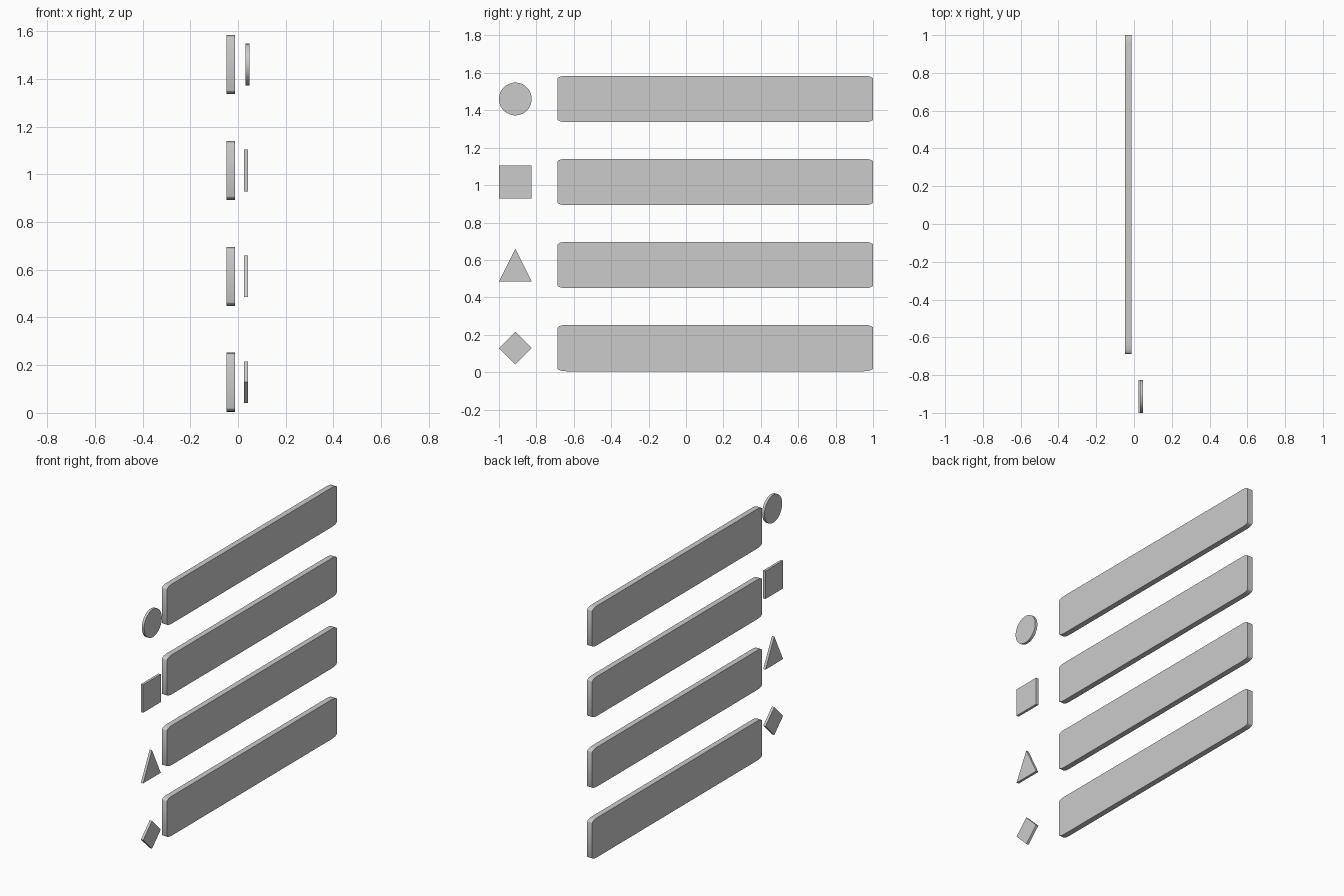
import bpy, bmesh
from math import sin, cos, pi

if "Cube" in bpy.data.objects:
    bpy.data.objects.remove(bpy.data.objects["Cube"])


def plate(name, outline, x0, x1, smooth=False):
    """Extrude a (y, z) outline from x0 to x1."""
    bm = bmesh.new()
    face = bm.faces.new([bm.verts.new((x0, y, z)) for y, z in outline])
    ext = bmesh.ops.extrude_face_region(bm, geom=[face])
    moved = [v for v in ext["geom"] if isinstance(v, bmesh.types.BMVert)]
    bmesh.ops.translate(bm, verts=moved, vec=(x1 - x0, 0, 0))
    bmesh.ops.recalc_face_normals(bm, faces=bm.faces)
    me = bpy.data.meshes.new(name)
    bm.to_mesh(me)
    bm.free()
    ob = bpy.data.objects.new(name, me)
    bpy.context.collection.objects.link(ob)
    if smooth:
        bpy.ops.object.select_all(action='DESELECT')
        ob.select_set(True)
        bpy.context.view_layer.objects.active = ob
        bpy.ops.object.shade_smooth_by_angle()
    return ob


def rounded_bar(y0, y1, zc, h, ry, rz, steps=6):
    """Rectangle with wide, shallow elliptical corners."""
    corners = [(y1 - ry, zc + h - rz), (y0 + ry, zc + h - rz),
               (y0 + ry, zc - h + rz), (y1 - ry, zc - h + rz)]
    pts = []
    for q, (cy, cz) in enumerate(corners):
        for i in range(steps + 1):
            a = (q + i / steps) * pi / 2
            pts.append((cy + ry * cos(a), cz + rz * sin(a)))
    return pts


PITCH, BASE = 0.444, 0.1285
YC, R = -0.9125, 0.0875
levels = [BASE + PITCH * i for i in range(4)]

# Four long bars with softened corners
for i, z in enumerate(levels):
    plate(f"bar_{i + 1}", rounded_bar(-0.687, 1.0, z, 0.124, 0.05, 0.016),
          -0.048, -0.013, True)

# Small marker plates, bottom to top
z1, z2, z3, z4 = levels
plate("diamond_marker", [(YC + R, z1), (YC, z1 + R), (YC - R, z1), (YC, z1 - R)],
      0.025, 0.041)
plate("triangle_marker", [(YC - R, z2 - R), (YC + R, z2 - R), (YC, z2 + R)],
      0.025, 0.041)
plate("square_marker", [(YC - R, z3 - R), (YC + R, z3 - R), (YC + R, z3 + R),
                        (YC - R, z3 + R)], 0.025, 0.041)
plate("round_marker", [(YC + R * cos(2 * pi * i / 64), z4 + R * sin(2 * pi * i / 64))
                       for i in range(64)], 0.032, 0.048, True)
